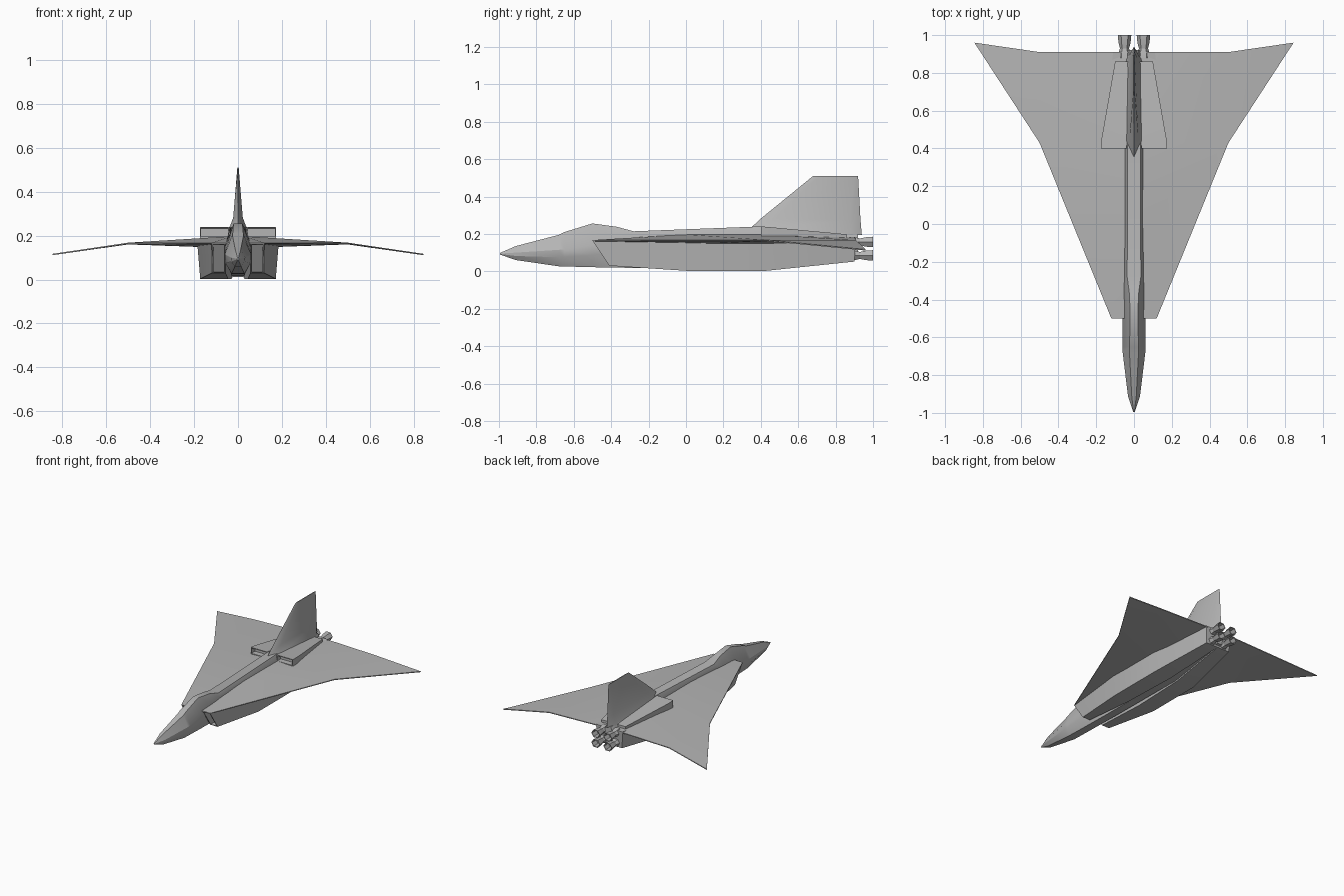
import bpy, bmesh, math
from mathutils import Vector

cube = bpy.data.objects.get("Cube")
if cube:
    bpy.data.objects.remove(cube, do_unlink=True)

grey = bpy.data.materials.new("airframe_grey")
grey.use_nodes = True
COLOUR = (0.46, 0.46, 0.46, 1)
grey.diffuse_color = COLOUR
grey.node_tree.nodes["Principled BSDF"].inputs["Base Color"].default_value = COLOUR


def finish(name, bm, mirror=False, angle=25):
    bmesh.ops.recalc_face_normals(bm, faces=bm.faces)
    mesh = bpy.data.meshes.new(name)
    bm.to_mesh(mesh)
    bm.free()
    mesh.materials.append(grey)
    obj = bpy.data.objects.new(name, mesh)
    bpy.context.collection.objects.link(obj)
    if mirror:
        obj.modifiers.new("Mirror", 'MIRROR').use_axis[0] = True
    bpy.ops.object.select_all(action='DESELECT')
    obj.select_set(True)
    bpy.context.view_layer.objects.active = obj
    bpy.ops.object.shade_smooth_by_angle(angle=math.radians(angle))
    return obj


def loft(name, rings, hollow=None, mirror=False, angle=25):
    """Skin a list of point rings; hollow = (end index, rim, depth along y)."""
    bm = bmesh.new()
    loops = [[bm.verts.new(p) for p in ring] for ring in rings]
    n = len(loops[0])
    for a, b in zip(loops, loops[1:]):
        for i in range(n):
            j = (i + 1) % n
            bm.faces.new((a[i], a[j], b[j], b[i]))
    caps = [bm.faces.new(loops[0]), bm.faces.new(loops[-1])]
    bmesh.ops.recalc_face_normals(bm, faces=bm.faces)
    if hollow:
        end, rim, depth = hollow
        cap = caps[end]
        for shift in (0, depth):
            bmesh.ops.inset_individual(bm, faces=[cap], thickness=rim if not shift else 0.001)
            bmesh.ops.translate(bm, verts=cap.verts, vec=Vector((0, shift, 0)))
    return finish(name, bm, mirror, angle)


# Fuselage: y, top half width, top z, side half width, side z, belly half width, belly z
def body_ring(y, tw, zt, w, zs, bw, zb):
    half = [(tw, zt), (w, zs), (w * 0.95, zs * 0.55 + zb * 0.45), (bw, zb)]
    return [(x, y, z) for x, z in half] + [(-x, y, z) for x, z in reversed(half)]


loft("fuselage", [body_ring(*s) for s in (
    (-0.995, 0.002, 0.098, 0.004, 0.095, 0.002, 0.090),
    (-0.91, 0.012, 0.135, 0.032, 0.100, 0.014, 0.060),
    (-0.68, 0.024, 0.195, 0.060, 0.115, 0.030, 0.027),
    (-0.65, 0.024, 0.210, 0.060, 0.118, 0.030, 0.026),
    (-0.50, 0.020, 0.256, 0.060, 0.140, 0.030, 0.022),
    (-0.37, 0.024, 0.238, 0.055, 0.170, 0.030, 0.020),
    (-0.28, 0.036, 0.214, 0.050, 0.185, 0.030, 0.018),
    (0.40, 0.034, 0.240, 0.050, 0.190, 0.030, 0.012),
    (0.85, 0.030, 0.205, 0.045, 0.180, 0.030, 0.055),
    (0.92, 0.020, 0.198, 0.030, 0.170, 0.020, 0.070))])

# Cranked delta wing with drooped tips
bm = bmesh.new()
rim = [(0, -0.5, 0.167), (0.12, -0.5, 0.167), (0.50, 0.43, 0.168),
       (0.845, 0.96, 0.117), (0.50, 0.91, 0.166), (0, 0.91, 0.18)]
skins = []
for drop, ridge in ((0, 0.197), (0.006, 0.143)):
    edge = [bm.verts.new((x, y, z - drop)) for x, y, z in rim]
    r0, l0, l1, tip, t1, t0 = edge
    mid, aft = (bm.verts.new((0.03, y, ridge)) for y in (0, 0.43))
    for f in ((r0, l0, mid), (mid, l0, l1), (mid, l1, aft), (aft, l1, t1), (aft, t1, t0),
              (l1, tip, t1), (r0, mid, aft, t0)):
        bm.faces.new(f)
    skins.append(edge)
for i in range(5):
    bm.faces.new((skins[0][i], skins[0][i + 1], skins[1][i + 1], skins[1][i]))
finish("wing", bm, mirror=True)


# Ducts: inner x, outer x top, outer x bottom, top (y, z), bottom (y, z)
def duct_ring(xi, xt, xb, top, bottom):
    return [(xi, *top), (xt, *top), (xb, *bottom), (xi, *bottom)]


loft("engine_nacelle", [duct_ring(*s) for s in (
    (0.056, 0.120, 0.118, (-0.50, 0.164), (-0.41, 0.030)),
    (0.045, 0.185, 0.172, (0.0, 0.160), (0.0, 0.003)),
    (0.030, 0.185, 0.172, (0.43, 0.160), (0.43, 0.003)),
    (0.0, 0.110, 0.100, (0.91, 0.180), (0.90, 0.052)))],
    hollow=(0, 0.009, 0.06), mirror=True)

loft("upper_intake", [duct_ring(*s) for s in (
    (0.040, 0.174, 0.174, (0.40, 0.240), (0.40, 0.190)),
    (0.035, 0.172, 0.172, (0.45, 0.236), (0.45, 0.180)),
    (0.0, 0.100, 0.100, (0.86, 0.198), (0.86, 0.170)))],
    hollow=(0, 0.008, 0.04), mirror=True)


# Tail fin: diamond-like section thinning towards the top
def fin_ring(front, back, w, zf, zb):
    a, b = front + (back - front) * 0.14, front + (back - front) * 0.9
    za = zf + (zb - zf) * 0.14
    return [(0, front, zf), (w, a, za), (w * 0.75, b, zb), (0, back, zb),
            (-w * 0.75, b, zb), (-w, a, za)]


loft("tail_fin", [fin_ring(*s) for s in (
    (0.35, 0.94, 0.042, 0.235, 0.195),
    (0.40, 0.933, 0.022, 0.282, 0.275),
    (0.68, 0.920, 0.003, 0.510, 0.510))], angle=40)

# Four flared hexagonal nozzles
for level, z in (("lower", 0.085), ("upper", 0.157)):
    rings = []
    for y, r in ((0.88, 0.035), (0.905, 0.032), (0.93, 0.024), (0.96, 0.032), (1.0, 0.036)):
        rings.append([(0.050 + r * math.cos(k * math.pi / 3), y,
                       z + 0.9 * r * math.sin(k * math.pi / 3)) for k in range(6)])
    loft(level + "_nozzle", rings, hollow=(1, 0.006, -0.05), mirror=True)
